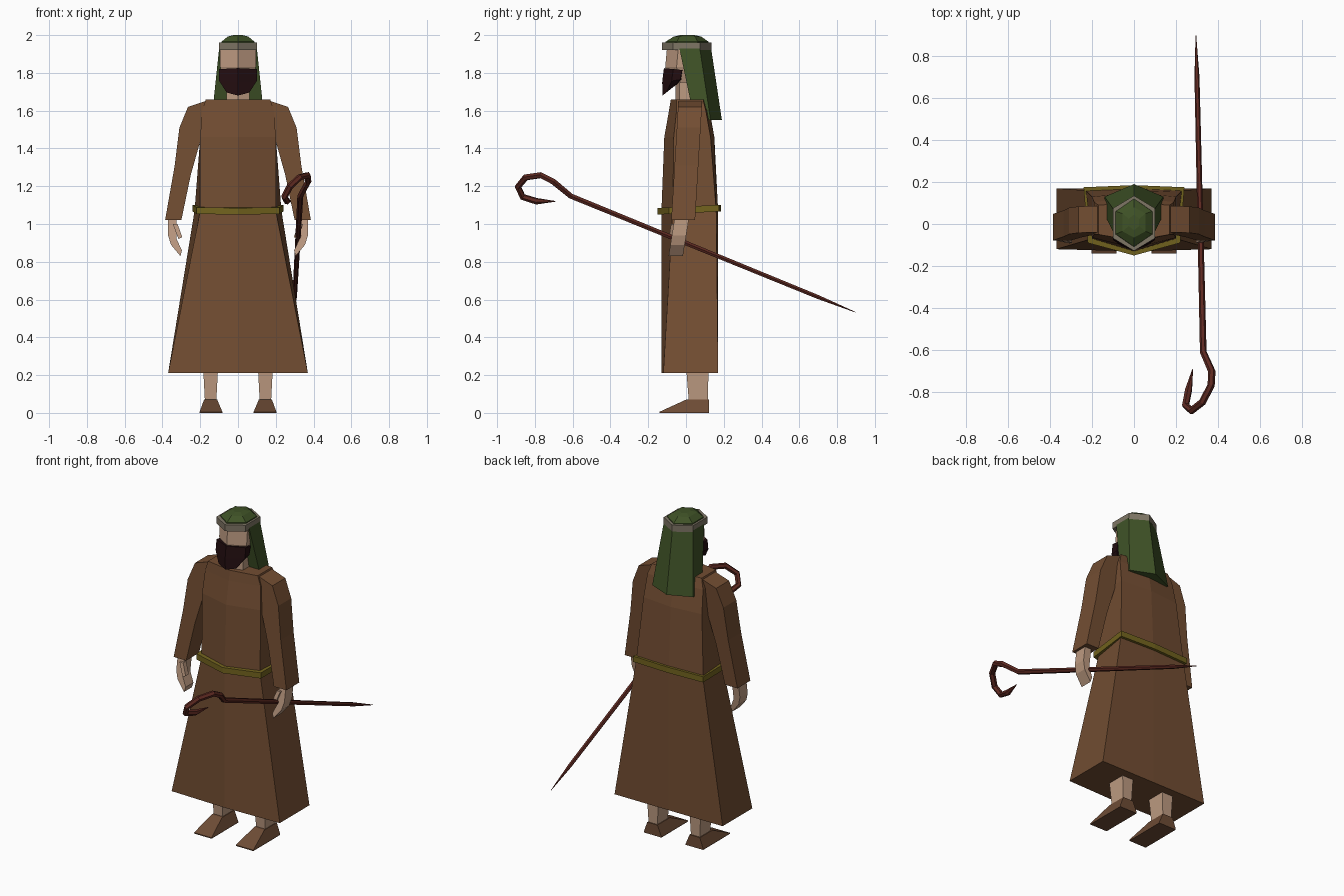
import bpy
import bmesh
from math import cos, sin, radians

cube = bpy.data.objects.get("Cube")
if cube:
    bpy.data.objects.remove(cube, do_unlink=True)


def material(name, red, green, blue):
    mat = bpy.data.materials.new(name)
    mat.use_nodes = True
    colour = (red, green, blue, 1)
    mat.diffuse_color = colour
    shader = next(n for n in mat.node_tree.nodes if n.type == 'BSDF_PRINCIPLED')
    shader.inputs["Base Color"].default_value = colour
    return mat


robe_brown = material("robe brown", 0.17, 0.075, 0.032)
shoe_leather = material("shoe leather", 0.155, 0.072, 0.036)
skin = material("skin", 0.51, 0.325, 0.22)
cloth_green = material("cloth green", 0.05, 0.085, 0.02)
band_grey = material("band grey", 0.21, 0.18, 0.13)
belt_olive = material("belt olive", 0.17, 0.125, 0.013)
beard_dark = material("beard dark", 0.016, 0.004, 0.005)
staff_wood = material("staff wood", 0.11, 0.022, 0.015)


def loft(name, mat, rings, mirrored=False):
    """Build a closed solid through rings that have equal point counts."""
    bm = bmesh.new()
    loops = [[bm.verts.new(point) for point in ring] for ring in rings]
    for lower, upper in zip(loops, loops[1:]):
        for i in range(len(lower)):
            bm.faces.new((lower[i - 1], lower[i], upper[i], upper[i - 1]))
    bm.faces.new(loops[0])
    bm.faces.new(loops[-1])
    bmesh.ops.recalc_face_normals(bm, faces=bm.faces)
    mesh = bpy.data.meshes.new(name)
    bm.to_mesh(mesh)
    bm.free()
    mesh.materials.append(mat)
    part = bpy.data.objects.new(name, mesh)
    bpy.context.collection.objects.link(part)
    if mirrored:
        part.modifiers.new("other side", 'MIRROR')


def hexagon(z, width, front, back, ridge=0.06, rear=0.06, flare=0, slope=0):
    """Ring with a ridge at the front and rear, rising towards the back."""
    near, far, wide = front + ridge, back - rear, width + flare
    outline = [(0, front), (width, near), (wide, far),
               (0, back), (-wide, far), (-width, near)]
    return [(x, y, z + slope * (y - front)) for x, y in outline]


def rectangle(z, x, half_width, front, back):
    left, right = x + half_width, x - half_width
    return [(left, front, z), (left, back, z), (right, back, z), (right, front, z)]


def limb(sections, half_depth, lean, pivot):
    """Rings across an arm; its depth position leans with height."""
    rings = []
    for outer_x, outer_z, inner_x, inner_z in sections:
        ring = []
        for x, z, side in ((outer_x, outer_z, -1), (outer_x, outer_z, 1),
                           (inner_x, inner_z, 1), (inner_x, inner_z, -1)):
            ring.append((x, lean * (z - pivot) + side * half_depth, z))
        rings.append(ring)
    return rings


# Robe body and belt
loft("robe", robe_brown, [
    hexagon(0.21, 0.37, -0.13, 0.17, ridge=0.01, rear=0),
    hexagon(1.07, 0.2, -0.13, 0.17, rear=0.01, flare=0.03),
    hexagon(1.46, 0.2, -0.115, 0.15, ridge=0.05, rear=0.02),
    hexagon(1.6, 0.19, -0.09, 0.125, ridge=0.04, rear=0.02),
    hexagon(1.66, 0.17, -0.08, 0.1, ridge=0.03, rear=0.01),
])
loft("belt", belt_olive, [
    hexagon(z, 0.22, -0.15, 0.185, rear=0.01, flare=0.02, slope=0.05)
    for z in (1.05, 1.085)
])

# Neck, head and beard
loft("neck", skin, [hexagon(z, 0.06, -0.055, 0.07, ridge=0.02, rear=0.02)
                    for z in (1.62, 1.8)])
loft("head", skin, [
    hexagon(1.75, 0.07, -0.09, 0.1),
    hexagon(1.83, 0.094, -0.11, 0.12),
    hexagon(1.94, 0.094, -0.1, 0.12),
])
loft("beard", beard_dark, [
    hexagon(1.68, 0.06, -0.124, -0.06, ridge=0.02, rear=0.01, slope=0.8),
    hexagon(1.75, 0.1, -0.126, -0.01, ridge=0.05, rear=0.02, slope=0.15),
    hexagon(1.825, 0.1, -0.117, -0.01, ridge=0.05, rear=0.01, slope=-0.1),
])

# Headwear: band, faceted cap and hanging cloth
loft("headband", band_grey, [hexagon(z, 0.1, -0.128, 0.135) for z in (1.92, 1.96)])
loft("cap", cloth_green, [
    hexagon(1.95, 0.09, -0.11, 0.12),
    hexagon(1.965, 0.087, -0.108, 0.12),
    hexagon(1.992, 0.055, -0.065, 0.08, ridge=0.03, rear=0.03),
    hexagon(2, 0.025, -0.03, 0.045, ridge=0.02, rear=0.02),
])
loft("headcloth", cloth_green, [
    hexagon(1.55, 0.14, 0.045, 0.19, ridge=0),
    hexagon(1.93, 0.1, -0.035, 0.133, ridge=0),
])

# Arms, mirrored to both sides
loft("sleeves", robe_brown, limb([
    (0.16, 1.655, 0.16, 1.46),
    (0.265, 1.62, 0.2, 1.44),
    (0.31, 1.51, 0.205, 1.42),
    (0.335, 1.31, 0.25, 1.26),
    (0.386, 1.02, 0.3, 1.02),
], half_depth=0.063, lean=0.06, pivot=1.27), mirrored=True)
loft("hands", skin, limb([
    (0.37, 1.06, 0.325, 1.06),
    (0.37, 0.94, 0.325, 0.96),
    (0.355, 0.89, 0.325, 0.92),
    (0.305, 0.83, 0.297, 0.86),
], half_depth=0.038, lean=0.16, pivot=1.17), mirrored=True)
loft("thumbs", skin, limb([
    (0.345, 1, 0.32, 1),
    (0.315, 0.92, 0.295, 0.93),
], half_depth=0.015, lean=0.16, pivot=1.4), mirrored=True)

# Legs and wedge shoes, mirrored to both sides
loft("legs", skin, [
    rectangle(0.06, 0.145, 0.03, 0.015, 0.115),
    rectangle(0.25, 0.145, 0.04, 0, 0.12),
], mirrored=True)
loft("shoes", shoe_leather, [
    rectangle(0, 0.143, 0.06, -0.14, 0.122),
    rectangle(0.006, 0.143, 0.06, -0.14, 0.122),
    rectangle(0.07, 0.145, 0.035, 0, 0.122),
], mirrored=True)

# Staff: pointed shaft, then a twisted hook that ends in a thin tip
path = [(0.295, 0.897, 0.533, 0.1), (0.3, 0.7, 0.613, 0.75), (0.33, -0.61, 1.148, 1)]
for degrees in range(30, 271, 48):
    turn = radians(degrees)
    path.append((0.31 + 0.065 * cos(turn - radians(50)),
                 -0.79 + 0.1 * cos(turn), 1.19 + 0.07 * sin(turn), 1.1))
path.append((0.28, -0.69, 1.12, 0.1))

curve = bpy.data.curves.new("staff", 'CURVE')
curve.dimensions = '3D'
curve.bevel_depth = 0.016
curve.bevel_resolution = 1
curve.use_fill_caps = True
spline = curve.splines.new('POLY')
spline.use_smooth = False
spline.points.add(len(path) - 1)
for point, (x, y, z, radius) in zip(spline.points, path):
    point.co = (x, y, z, 1)
    point.radius = radius
curve.materials.append(staff_wood)
bpy.context.collection.objects.link(bpy.data.objects.new("staff", curve))
